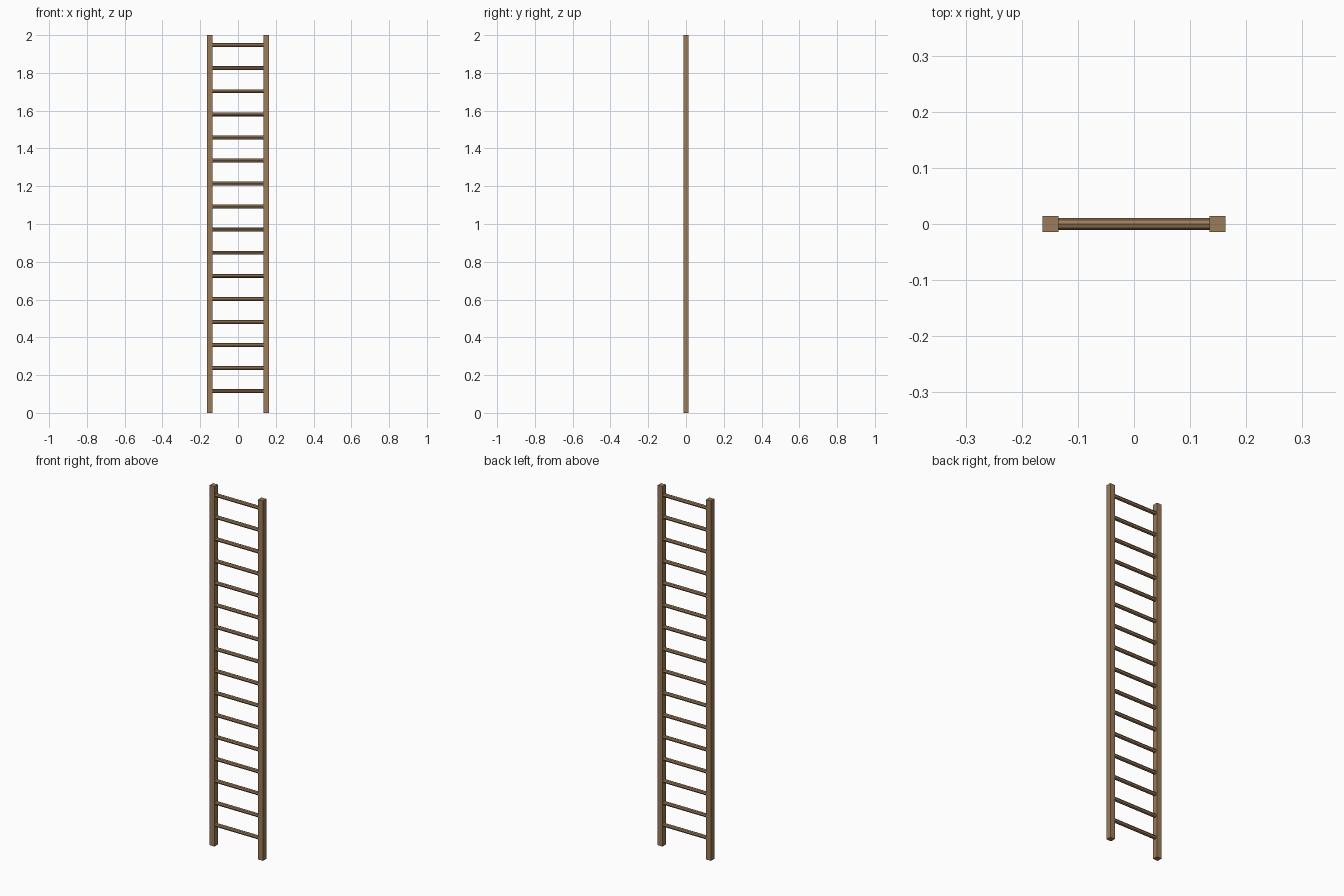
import bpy
from math import pi

if "Cube" in bpy.data.objects:
    bpy.data.objects.remove(bpy.data.objects["Cube"])

RUNGS = 16
Z_LOW, Z_HIGH = 0.115, 1.947

wood = bpy.data.materials.new("wood")
wood.diffuse_color = (0.33, 0.20, 0.10, 1)
wood.use_nodes = True
wood.node_tree.nodes["Principled BSDF"].inputs["Base Color"].default_value = wood.diffuse_color

# Square side rails
for name, x in (("left_rail", -0.149), ("right_rail", 0.149)):
    bpy.ops.mesh.primitive_cube_add(size=1, location=(x, 0, 1))
    rail = bpy.context.object
    rail.name = name
    rail.scale = (0.029, 0.029, 2)
    rail.data.materials.append(wood)

# Evenly spaced faceted rungs, ends seated inside the rails
for i in range(RUNGS):
    z = Z_LOW + (Z_HIGH - Z_LOW) * i / (RUNGS - 1)
    bpy.ops.mesh.primitive_cylinder_add(
        vertices=8, radius=0.0105, depth=0.285,
        location=(0, 0, z), rotation=(0, pi / 2, 0))
    rung = bpy.context.object
    rung.name = f"rung_{i + 1}"
    rung.data.materials.append(wood)
